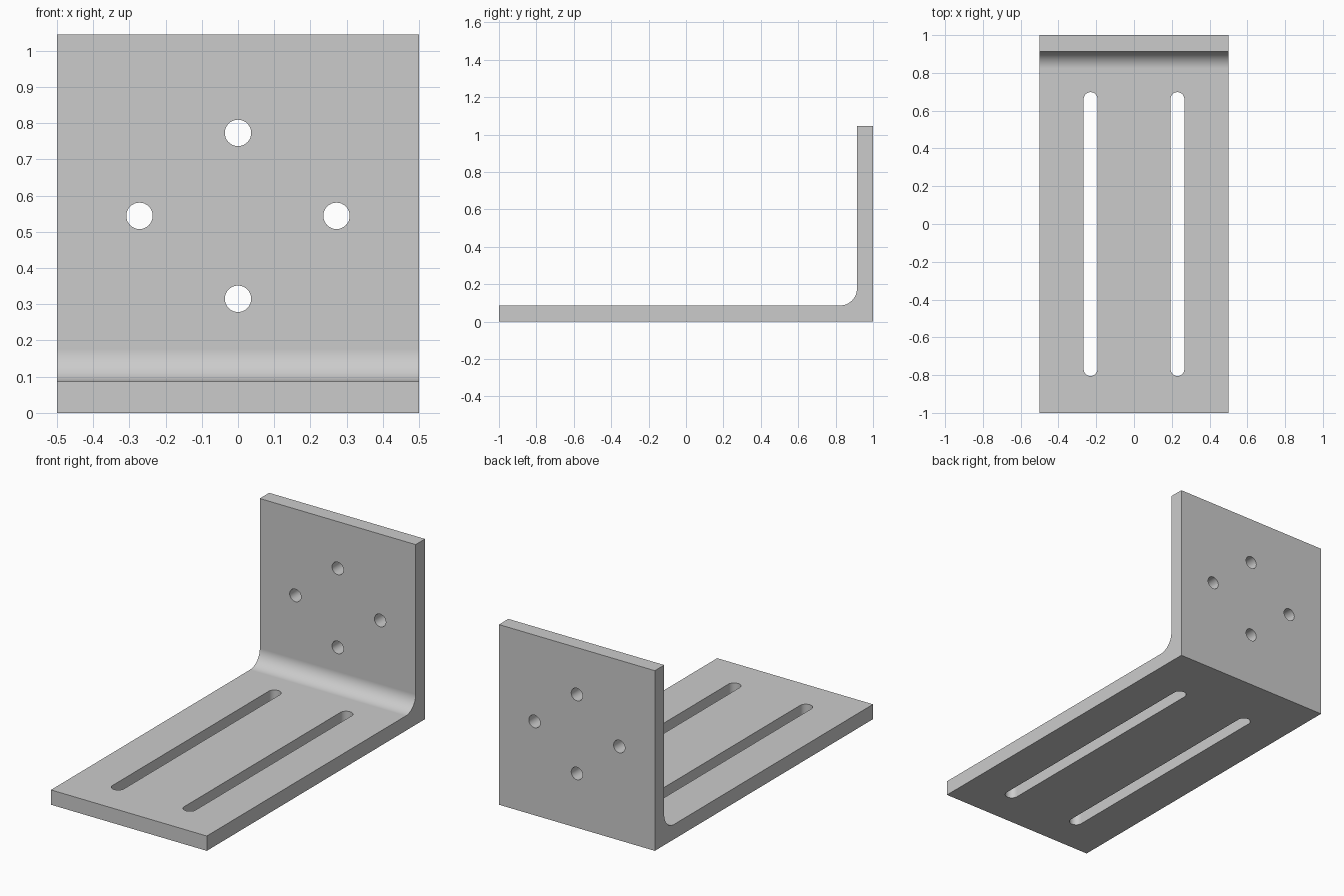
import bpy, bmesh, math
from mathutils import Vector

cube = bpy.data.objects.get("Cube")
if cube:
    bpy.data.objects.remove(cube, do_unlink=True)

WIDTH, LENGTH, HEIGHT = 1.0, 2.0, 1.045
THICK, FILLET = 0.086, 0.09
HOLE_R = 0.0365
CENTRE_Z = 0.544

steel = bpy.data.materials.new("light_grey_steel")
steel.use_nodes = True
grey = (0.6, 0.6, 0.6, 1)
steel.diffuse_color = grey
steel.node_tree.nodes["Principled BSDF"].inputs["Base Color"].default_value = grey


def arc(cx, cy, r, start, end, steps):
    """Points along an arc, angles in degrees."""
    angles = [math.radians(start + (end - start) * i / steps) for i in range(steps + 1)]
    return [(cx + r * math.cos(a), cy + r * math.sin(a)) for a in angles]


def extrude(name, points, depth):
    """Closed prism from 3D outline points, pushed along depth."""
    bm = bmesh.new()
    face = bm.faces.new([bm.verts.new(p) for p in points])
    result = bmesh.ops.extrude_face_region(bm, geom=[face])
    verts = [g for g in result["geom"] if isinstance(g, bmesh.types.BMVert)]
    bmesh.ops.translate(bm, verts=verts, vec=Vector(depth))
    bmesh.ops.recalc_face_normals(bm, faces=bm.faces)
    mesh = bpy.data.meshes.new(name)
    bm.to_mesh(mesh)
    bm.free()
    mesh.materials.append(steel)
    obj = bpy.data.objects.new(name, mesh)
    bpy.context.collection.objects.link(obj)
    return obj


# L-shaped bracket with a rounded inside corner
back, front = LENGTH / 2, -LENGTH / 2
inner = back - THICK
profile = [(front, 0), (back, 0), (back, HEIGHT), (inner, HEIGHT)]
profile += arc(inner - FILLET, THICK + FILLET, FILLET, 0, -90, 16)
profile += [(front, THICK)]
bracket = extrude("angle_bracket", [(-WIDTH / 2, y, z) for y, z in profile], (WIDTH, 0, 0))

cutters = []

# Two long slots through the base plate
slot_front, slot_back = -0.805 + HOLE_R, 0.698 - HOLE_R
for x in (-0.23, 0.23):
    outline = arc(x, slot_back, HOLE_R, 0, 180, 16) + arc(x, slot_front, HOLE_R, 180, 360, 16)
    cutters.append(extrude("slot_cutter", [(px, py, -0.1) for px, py in outline], (0, 0, 0.3)))

# Four round bolt holes through the upright plate
for x, dz in ((0, 0.229), (0, -0.229), (-0.272, 0), (0.272, 0)):
    outline = arc(x, CENTRE_Z + dz, HOLE_R, 0, 360, 32)[:-1]
    cutters.append(extrude("hole_cutter", [(px, inner - 0.1, pz) for px, pz in outline], (0, 0.3, 0)))

# Cut the openings
bpy.ops.object.select_all(action="DESELECT")
bpy.context.view_layer.objects.active = bracket
bracket.select_set(True)
for cutter in cutters:
    cutter.hide_render = True
    mod = bracket.modifiers.new("opening", "BOOLEAN")
    mod.operation, mod.solver, mod.object = "DIFFERENCE", "EXACT", cutter
    bpy.ops.object.modifier_apply(modifier=mod.name)
    bpy.data.objects.remove(cutter, do_unlink=True)

# Smooth curves, crisp edges, flat plates
bpy.ops.object.shade_smooth_by_angle(angle=math.radians(30))
normals = bracket.modifiers.new("flat_plates", "WEIGHTED_NORMAL")
normals.keep_sharp = True
